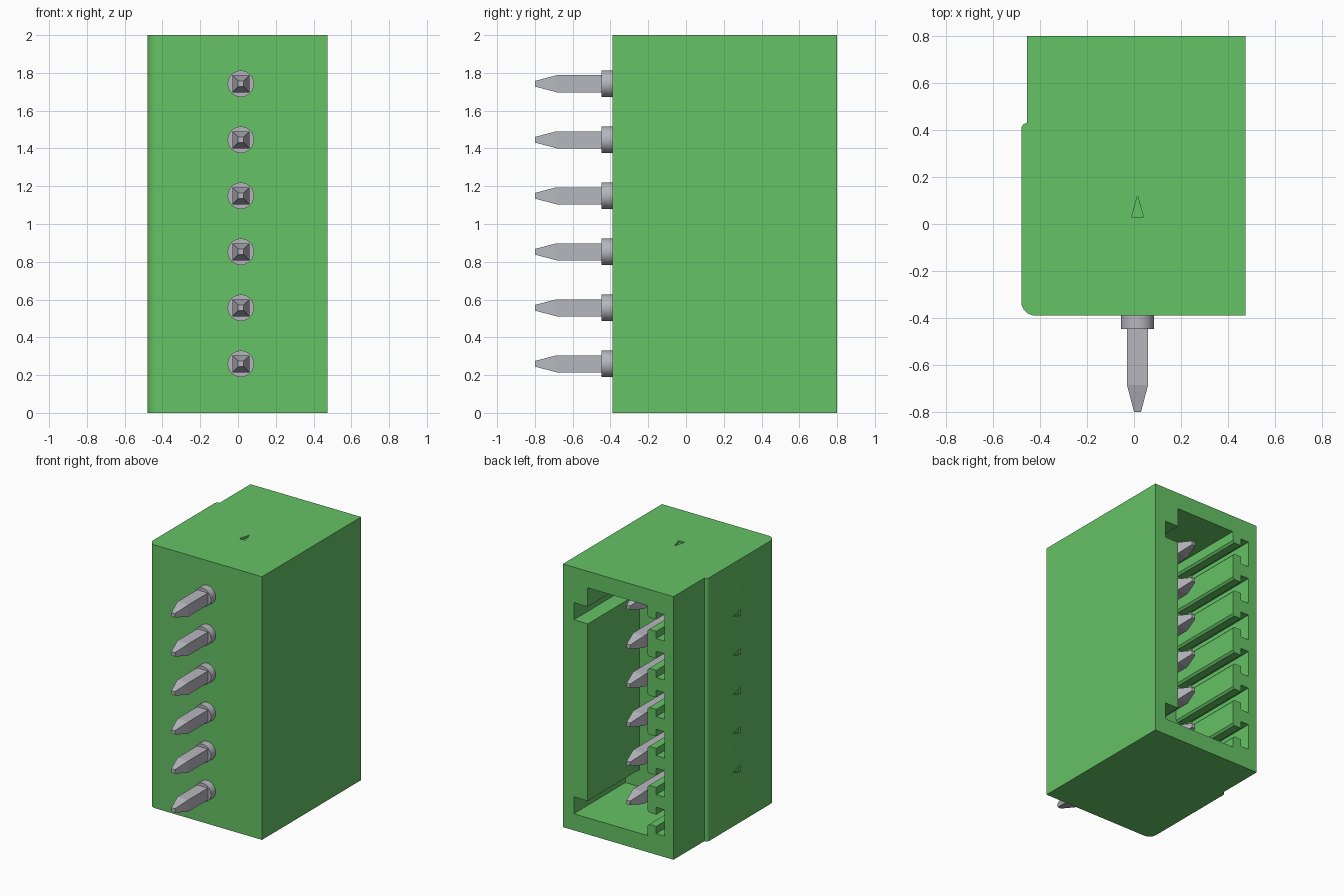
import bpy, bmesh, math
from mathutils import Vector

cube = bpy.data.objects.get("Cube")
if cube:
    bpy.data.objects.remove(cube, do_unlink=True)


def material(name, rgb, rough=0.5):
    m = bpy.data.materials.new(name)
    m.use_nodes = True
    m.diffuse_color = (*rgb, 1)
    bsdf = m.node_tree.nodes["Principled BSDF"]
    bsdf.inputs["Base Color"].default_value = (*rgb, 1)
    bsdf.inputs["Roughness"].default_value = rough
    return m


green = material("green plastic", (0.13, 0.54, 0.13))
metal = material("pin metal", (0.47, 0.47, 0.52))


def finish(name, bm, mat):
    bmesh.ops.recalc_face_normals(bm, faces=bm.faces)
    mesh = bpy.data.meshes.new(name)
    bm.to_mesh(mesh)
    bm.free()
    mesh.materials.append(mat)
    obj = bpy.data.objects.new(name, mesh)
    bpy.context.collection.objects.link(obj)
    return obj


def prism(name, points, axis, lo, hi, mat):
    """Extrude a 2D outline along an axis (0=x, 1=y, 2=z)."""
    bm = bmesh.new()
    verts = []
    for a, b in points:
        co = [a, b]
        co.insert(axis, lo)
        verts.append(bm.verts.new(co))
    face = bm.faces.new(verts)
    ext = bmesh.ops.extrude_face_region(bm, geom=[face])
    shift = Vector((0, 0, 0))
    shift[axis] = hi - lo
    bmesh.ops.translate(bm, vec=shift,
                        verts=[v for v in ext["geom"] if isinstance(v, bmesh.types.BMVert)])
    return finish(name, bm, mat)


def arc(cx, cy, r, start, end, n=8):
    angles = [math.radians(start + (end - start) * i / n) for i in range(n + 1)]
    return [(cx + r * math.cos(t), cy + r * math.sin(t)) for t in angles]


def select_only(obj):
    bpy.ops.object.select_all(action='DESELECT')
    obj.select_set(True)
    bpy.context.view_layer.objects.active = obj


def cut(obj, cutter):
    mod = obj.modifiers.new("cut", 'BOOLEAN')
    mod.operation = 'DIFFERENCE'
    mod.solver = 'EXACT'
    mod.object = cutter
    select_only(obj)
    bpy.ops.object.modifier_apply(modifier=mod.name)
    bpy.data.objects.remove(cutter, do_unlink=True)


PITCH, PIN_X = 0.2965, 0.015
poles = [0.26 + PITCH * i for i in range(6)]

# Housing block with a stepped, rounded side
outline = [(0.475, -0.39), (0.475, 0.8), (-0.455, 0.8), (-0.455, 0.43)]
outline += arc(-0.455, 0.405, 0.025, 90, 180, 5)[1:]
outline += arc(-0.42, -0.33, 0.06, 180, 270)
housing = prism("housing", outline, 2, 0, 2, green)

# Socket opening: keyed wall on one side, a T slot for each pole on the other
socket = [(0.266, 1.874), (-0.236, 1.874)]
for z in reversed(poles):
    half = [(-0.236, 0.06), (-0.25, 0.045), (-0.31, 0.045), (-0.31, 0.10), (-0.38, 0.10)]
    socket += [(x, z + h) for x, h in half]
    socket += [(x, z - h) for x, h in reversed(half)]
socket += [(-0.236, 0.126), (0.383, 0.126), (0.383, 0.255), (0.266, 0.255),
           (0.266, 1.6), (0.383, 1.6), (0.383, 1.73), (0.266, 1.73)]
cut(housing, prism("socket_cutter", socket, 1, 0.18, 0.9, green))

# Shallow triangular marks on the top and between poles on the side
mark = [(PIN_X - 0.025, 0.03), (PIN_X + 0.025, 0.03), (PIN_X, 0.12)]
cut(housing, prism("top_mark_cutter", mark, 2, 1.985, 2.05, green))
for a, b in zip(poles, poles[1:]):
    z = (a + b) / 2
    mark = [(0.03, z - 0.025), (0.03, z + 0.025), (0.12, z)]
    cut(housing, prism("side_mark_cutter", mark, 0, -0.55, -0.465, green))

select_only(housing)
bpy.ops.object.shade_smooth_by_angle(angle=math.radians(30))


# Square pins tapered at both ends
def pin(name, z):
    bm = bmesh.new()
    rings = []
    for y, h in [(-0.8, 0.015), (-0.685, 0.045), (0.55, 0.045), (0.67, 0.015)]:
        rings.append([bm.verts.new((PIN_X + sx * h, y, z + sz * h))
                      for sx, sz in [(-1, -1), (1, -1), (1, 1), (-1, 1)]])
    for r, s in zip(rings, rings[1:]):
        for i in range(4):
            j = (i + 1) % 4
            bm.faces.new((r[i], r[j], s[j], s[i]))
    bm.faces.new(rings[0])
    bm.faces.new(rings[-1])
    return finish(name, bm, metal)


# Pins, each with a round collar against the housing front
for i, z in enumerate(poles, 1):
    pin(f"pin_{i}", z)
    circle = arc(PIN_X, z, 0.07, 0, 360, 32)[:-1]
    collar = prism(f"pin_collar_{i}", circle, 1, -0.447, -0.38, metal)
    select_only(collar)
    bpy.ops.object.shade_smooth_by_angle(angle=math.radians(30))
